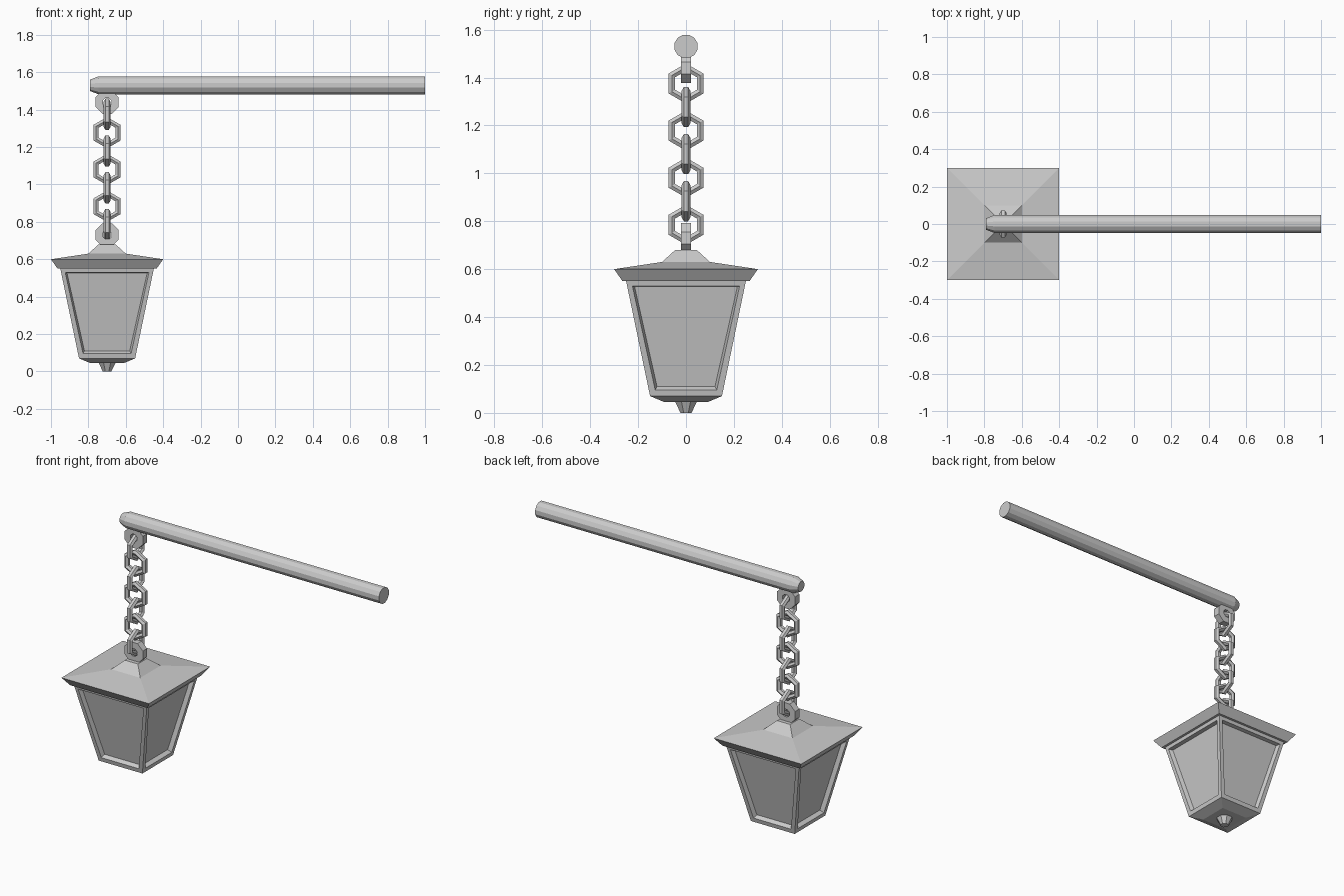
import bpy, bmesh, math
from mathutils import Matrix, Vector

if "Cube" in bpy.data.objects:
    bpy.data.objects.remove(bpy.data.objects["Cube"])

CX = -0.7  # lantern and chain axis


def finish(name, bm, matrix=Matrix()):
    bmesh.ops.transform(bm, matrix=matrix, verts=bm.verts)
    bmesh.ops.recalc_face_normals(bm, faces=bm.faces)
    mesh = bpy.data.meshes.new(name)
    bm.to_mesh(mesh)
    bm.free()
    obj = bpy.data.objects.new(name, mesh)
    bpy.context.collection.objects.link(obj)
    return obj


def loft(profile, sides, phase=0.0):
    """Stack of n-gon rings from (radius, z) pairs, capped at both ends."""
    bm = bmesh.new()
    rings = [[bm.verts.new((r * math.cos(phase + math.tau * i / sides),
                            r * math.sin(phase + math.tau * i / sides), z))
              for i in range(sides)] for r, z in profile]
    for a, b in zip(rings, rings[1:]):
        for i in range(sides):
            j = (i + 1) % sides
            bm.faces.new((a[i], a[j], b[j], b[i]))
    bm.faces.new(rings[0][::-1])
    bm.faces.new(rings[-1])
    return bm


def square_loft(profile):
    return loft([(h * math.sqrt(2), z) for h, z in profile], 4, math.pi / 4)


def ring(name, z, major, minor, sides, tube_sides, phase, turn):
    """Low-poly ring standing upright in the xz plane, turned about z."""
    bm = bmesh.new()
    loops = []
    for i in range(sides):
        a = phase + math.tau * i / sides
        out = Vector((math.cos(a), 0, math.sin(a)))
        loops.append([bm.verts.new(
            out * (major + minor * math.cos(t)) + Vector((0, minor * math.sin(t), 0)))
            for t in (math.tau * (k + 0.5) / tube_sides for k in range(tube_sides))])
    for i in range(sides):
        a, b = loops[i], loops[(i + 1) % sides]
        for k in range(tube_sides):
            m = (k + 1) % tube_sides
            bm.faces.new((a[k], a[m], b[m], b[k]))
    finish(name, bm, Matrix.Translation((CX, 0, z)) @ Matrix.Rotation(turn, 4, 'Z'))


axis = Matrix.Translation((CX, 0, 0))

# Horizontal bar with a chamfered free end
finish("support_bar", loft([(0.032, -0.79), (0.05, -0.745), (0.05, 1.0)], 12, math.pi / 12),
       Matrix.Translation((0, 0, 1.53)) @ Matrix.Rotation(math.pi / 2, 4, 'Y'))

# Thick eyes on the bar and the roof
for name, z in (("bar_eye", 1.44), ("roof_eye", 0.73)):
    ring(name, z, 0.046, 0.030, 8, 4, math.pi / 8, 0)

# Hexagonal chain links, alternately turned
for i in range(7):
    ring(f"chain_link_{i + 1}", 1.375 - 0.0983 * i, 0.068, 0.018, 6, 6,
         math.pi / 2, math.pi / 2 if i % 2 == 0 else 0)

# Lantern body with four recessed panes
bm = square_loft([(0.09, 0.045), (0.15, 0.07), (0.25, 0.55)])
bmesh.ops.recalc_face_normals(bm, faces=bm.faces)
panes = [f for f in bm.faces if len(f.verts) == 4 and f.calc_area() > 0.1 and abs(f.normal.z) < 0.5]
bmesh.ops.inset_individual(bm, faces=panes, thickness=0.034)
bmesh.ops.inset_individual(bm, faces=panes, thickness=0.012, depth=-0.025)
finish("lantern_body", bm, axis)

# Flared roof with a small cap
finish("roof", square_loft([(0.265, 0.55), (0.30, 0.60), (0.10, 0.63), (0.045, 0.68)]), axis)

# Bottom finial
finish("finial", loft([(0.025, 0.0), (0.048, 0.045)], 8, math.pi / 8), axis)
